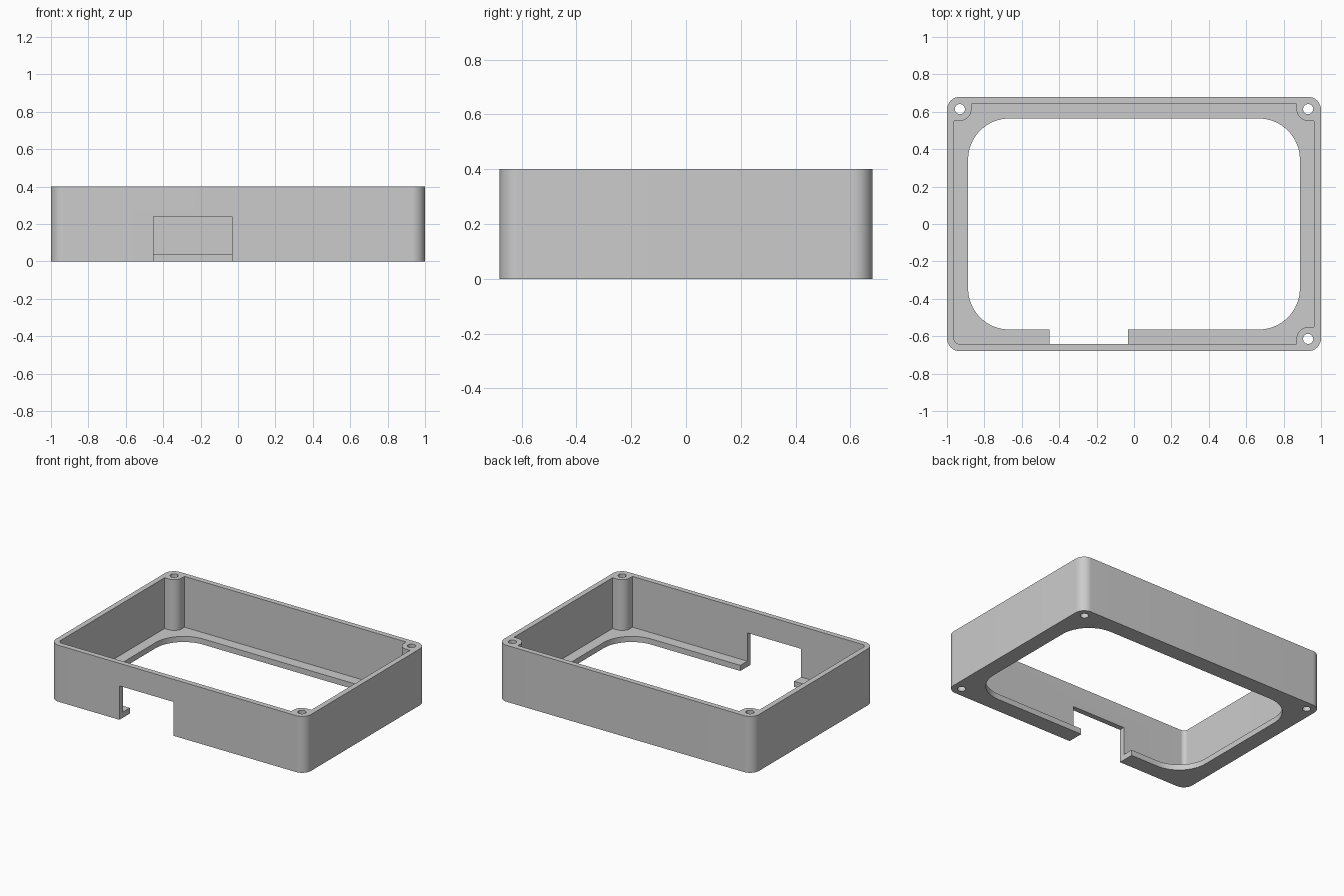
import bpy
import bmesh
from math import cos, sin, pi

if "Cube" in bpy.data.objects:
    bpy.data.objects.remove(bpy.data.objects["Cube"], do_unlink=True)

HALF_X, HALF_Y, HEIGHT = 1.0, 0.68, 0.4
WALL, FLOOR = 0.038, 0.04
POST_X, POST_Y, POST_R, HOLE_R = 0.931, 0.614, 0.062, 0.027
CORNERS = [(1, 1), (-1, 1), (-1, -1), (1, -1)]      # counterclockwise
POSTS = [(1, 1), (-1, 1), (1, -1)]                  # no post at front right

grey = bpy.data.materials.new("Light grey plastic")
grey.use_nodes = True
grey.diffuse_color = (0.6, 0.6, 0.6, 1)
grey.node_tree.nodes["Principled BSDF"].inputs["Base Color"].default_value = (0.6, 0.6, 0.6, 1)


def arc(cx, cy, r, start, sweep, steps=16):
    return [(cx + r * cos(start + sweep * i / steps),
             cy + r * sin(start + sweep * i / steps)) for i in range(steps + 1)]


def rounded_profile(hx, hy, r, posts=()):
    """Rounded rectangle; corners listed in posts bulge inwards around a screw post."""
    points = []
    for k, (sx, sy) in enumerate(CORNERS):
        turn = k * pi / 2
        if (sx, sy) in posts:
            curve = arc(sx * POST_X, sy * POST_Y, POST_R, turn - pi / 2, -pi / 2)
            first, last = curve[0], curve[-1]
            if k % 2 == 0:
                points += [(sx * hx, first[1])] + curve + [(last[0], sy * hy)]
            else:
                points += [(first[0], sy * hy)] + curve + [(sx * hx, last[1])]
        else:
            points += arc(sx * (hx - r), sy * (hy - r), r, turn, pi / 2)
    return points


def extrude(name, profile, z0, z1):
    bm = bmesh.new()
    face = bm.faces.new([bm.verts.new((x, y, z0)) for x, y in profile])
    top = bmesh.ops.extrude_face_region(bm, geom=[face])["geom"]
    bmesh.ops.translate(bm, vec=(0, 0, z1 - z0),
                        verts=[g for g in top if isinstance(g, bmesh.types.BMVert)])
    bmesh.ops.recalc_face_normals(bm, faces=bm.faces)
    mesh = bpy.data.meshes.new(name)
    bm.to_mesh(mesh)
    bm.free()
    obj = bpy.data.objects.new(name, mesh)
    bpy.context.collection.objects.link(obj)
    return obj


# Solid outer block
case = extrude("open_case", rounded_profile(HALF_X, HALF_Y, 0.07), 0, HEIGHT)
case.data.materials.append(grey)

# Cavity around the posts, floor window, front notch and screw holes
cutters = [
    extrude("cavity_cutter", rounded_profile(HALF_X - WALL, HALF_Y - WALL, 0.03, POSTS), FLOOR, 0.5),
    extrude("floor_window_cutter", rounded_profile(0.887, 0.564, 0.22), -0.1, 0.2),
    extrude("front_notch_cutter", [(-0.453, -0.8), (-0.031, -0.8), (-0.031, -0.5), (-0.453, -0.5)],
            -0.1, 0.24),
]
for sx, sy in POSTS:
    cutters.append(extrude("screw_hole_cutter",
                           arc(sx * POST_X, sy * POST_Y, HOLE_R, 0, 2 * pi, 32)[:-1], -0.1, 0.5))

bpy.ops.object.select_all(action='DESELECT')
case.select_set(True)
bpy.context.view_layer.objects.active = case
for cutter in cutters:
    cutter.hide_render = True
    mod = case.modifiers.new(cutter.name, 'BOOLEAN')
    mod.operation = 'DIFFERENCE'
    mod.solver = 'EXACT'
    mod.object = cutter
    bpy.ops.object.modifier_apply(modifier=mod.name)
    bpy.data.objects.remove(cutter, do_unlink=True)

# The cutters bring no colour of their own
case.data.materials.clear()
case.data.materials.append(grey)
for poly in case.data.polygons:
    poly.material_index = 0
bpy.ops.object.shade_smooth_by_angle(angle=pi / 6)
